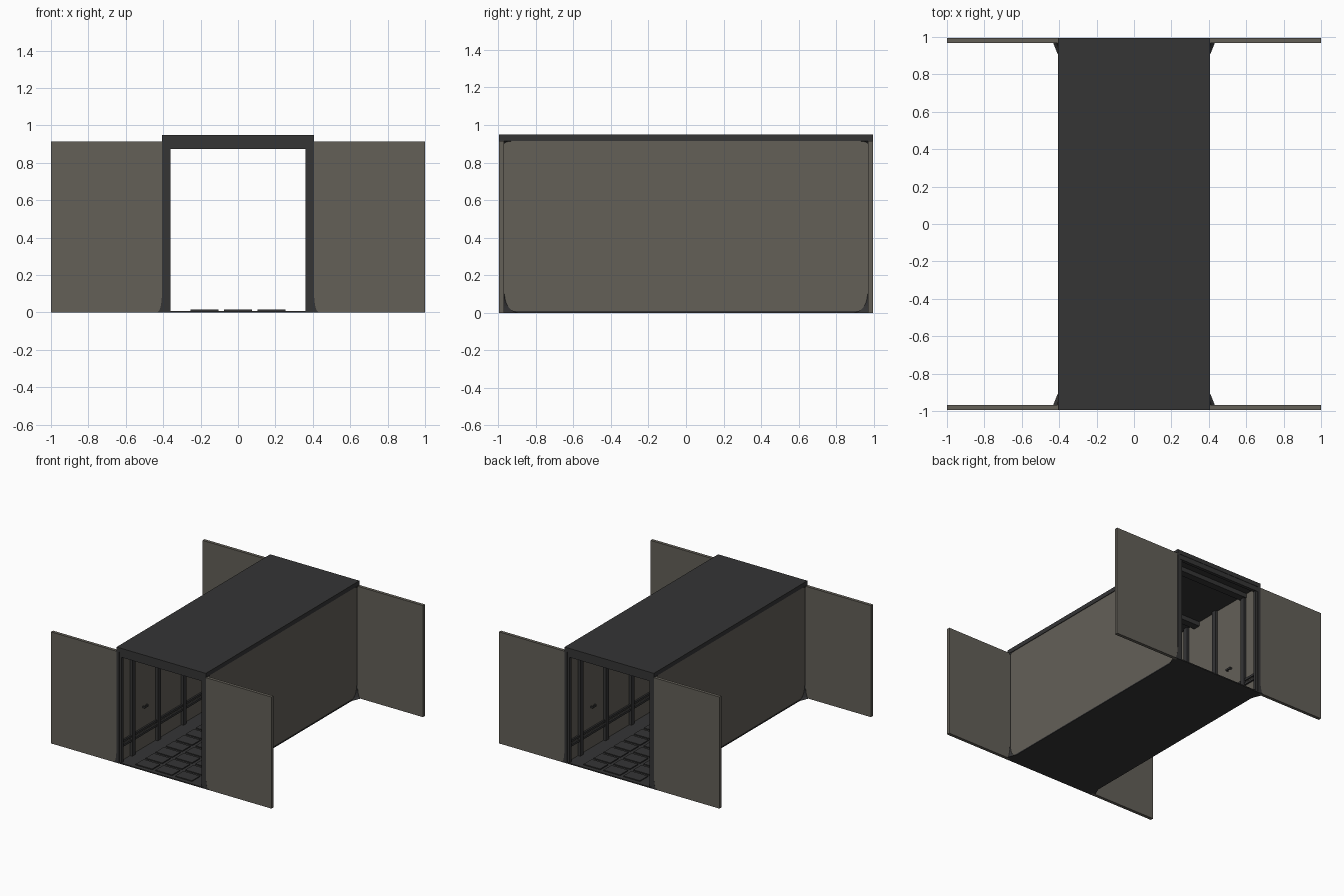
import bpy, bmesh, math

if "Cube" in bpy.data.objects:
    bpy.data.objects.remove(bpy.data.objects["Cube"])


def material(name, rgb):
    m = bpy.data.materials.new(name)
    m.diffuse_color = (*rgb, 1)
    m.use_nodes = True
    m.node_tree.nodes["Principled BSDF"].inputs["Base Color"].default_value = m.diffuse_color
    return m


DARK = material("dark_metal", (0.035, 0.035, 0.036))
GREY = material("warm_grey_panel", (0.125, 0.116, 0.097))


def finish(name, bm, mat):
    bmesh.ops.recalc_face_normals(bm, faces=bm.faces)
    me = bpy.data.meshes.new(name)
    bm.to_mesh(me)
    bm.free()
    me.materials.append(mat)
    ob = bpy.data.objects.new(name, me)
    bpy.context.collection.objects.link(ob)
    return ob


def boxes(name, spans, mat):
    """One object from (x0, x1, y0, y1, z0, z1) boxes."""
    bm = bmesh.new()
    for x0, x1, y0, y1, z0, z1 in spans:
        vs = bmesh.ops.create_cube(bm, size=1)["verts"]
        for v in vs:
            v.co = (x0 if v.co.x < 0 else x1,
                    y0 if v.co.y < 0 else y1,
                    z0 if v.co.z < 0 else z1)
    return finish(name, bm, mat)


def sides(spans, x=True, y=False):
    """Repeat boxes mirrored across x = 0 and/or y = 0."""
    out = list(spans)
    if x:
        out += [(-b, -a, c, d, e, f) for a, b, c, d, e, f in out]
    if y:
        out += [(a, b, -d, -c, e, f) for a, b, c, d, e, f in out]
    return out


# Shell: floor, roof and side walls
boxes("floor", [(-0.403, 0.403, -0.995, 0.995, 0, 0.009)], DARK)
boxes("roof", [(-0.405, 0.405, -0.995, 0.995, 0.915, 0.95)], DARK)
boxes("side_walls", sides([(0.385, 0.4, -0.97, 0.97, 0.009, 0.915)]), GREY)

# End frames: stepped jambs and headers around both openings
boxes("end_jambs", sides([(0.383, 0.405, 0.968, 0.995, 0.0, 0.915),
                          (0.362, 0.383, 0.968, 0.99, 0.0, 0.915)], y=True), DARK)
boxes("end_headers", sides([(-0.383, 0.383, 0.965, 0.992, 0.875, 0.915)],
                           x=False, y=True), DARK)

# Doors folded fully open
boxes("doors", sides([(0.406, 1.0, 0.969, 0.995, 0.0, 0.915)], y=True), GREY)

# Wall ribs and the double rub rail
rib_y = [-0.83 + 0.332 * i for i in range(6)]
boxes("wall_ribs", sides([(0.364, 0.386, y - 0.02, y + 0.02, 0.009, 0.915)
                          for y in rib_y]), DARK)
boxes("wall_rails", sides([(0.372, 0.386, -0.97, 0.97, z, z + 0.018)
                           for z in (0.125, 0.16)]), DARK)

# Roof beams
boxes("roof_beams", [(-0.384, 0.384, y - 0.03, y + 0.03, 0.878, 0.916)
                     for y in (-0.83, -0.277, 0.277, 0.83)], DARK)

# Small wall handles, made of two feet and a grip
handles = []
for y in (-0.66, 0.66):
    handles += [(0.366, 0.374, y - 0.025, y + 0.025, 0.337, 0.352),
                (0.374, 0.386, y - 0.025, y - 0.015, 0.337, 0.352),
                (0.374, 0.386, y + 0.015, y + 0.025, 0.337, 0.352)]
boxes("wall_handles", sides(handles), DARK)

# Latch tabs along the inner edges of the jambs
boxes("latch_tabs", sides([(0.378, 0.386, 0.945, 0.968, z, z + 0.025)
                           for z in [0.08 + 0.075 * i for i in range(11)]],
                          y=True), DARK)

# Floor tread pads in three columns
boxes("floor_pads", [(x - 0.075, x + 0.075, y - 0.052, y + 0.052, 0.008, 0.017)
                     for x in (-0.18, 0, 0.18)
                     for y in [-0.91 + 0.13 * i for i in range(15)]], DARK)


def gussets(name, z0, height, reach_x, reach_y):
    """Concave flared corner fillets where the walls meet the doors."""
    bm = bmesh.new()
    n = 8
    for sx in (1, -1):
        for sy in (1, -1):
            rings = []
            for i in range(n + 1):
                t = i / n
                s = 1 - math.sqrt(max(0, 1 - (1 - t) ** 2))
                e, d = reach_x * s + 0.006, reach_y * s + 0.002
                z = z0 + height * t
                pts = [(0.395, 0.9955), (0.401 + e, 0.9955),
                       (0.401 + e, 0.968), (0.401, 0.968 - d), (0.395, 0.968 - d)]
                rings.append([bm.verts.new((sx * x, sy * y, z)) for x, y in pts])
            for a, b in zip(rings, rings[1:]):
                for k in range(5):
                    j = (k + 1) % 5
                    bm.faces.new((a[k], a[j], b[j], b[k]))
            bm.faces.new(rings[0])
            bm.faces.new(rings[-1])
    return finish(name, bm, DARK)


gussets("bottom_gussets", 0.0, 0.1, 0.025, 0.075)
gussets("top_gussets", 0.915, -0.012, 0.003, 0.06)
